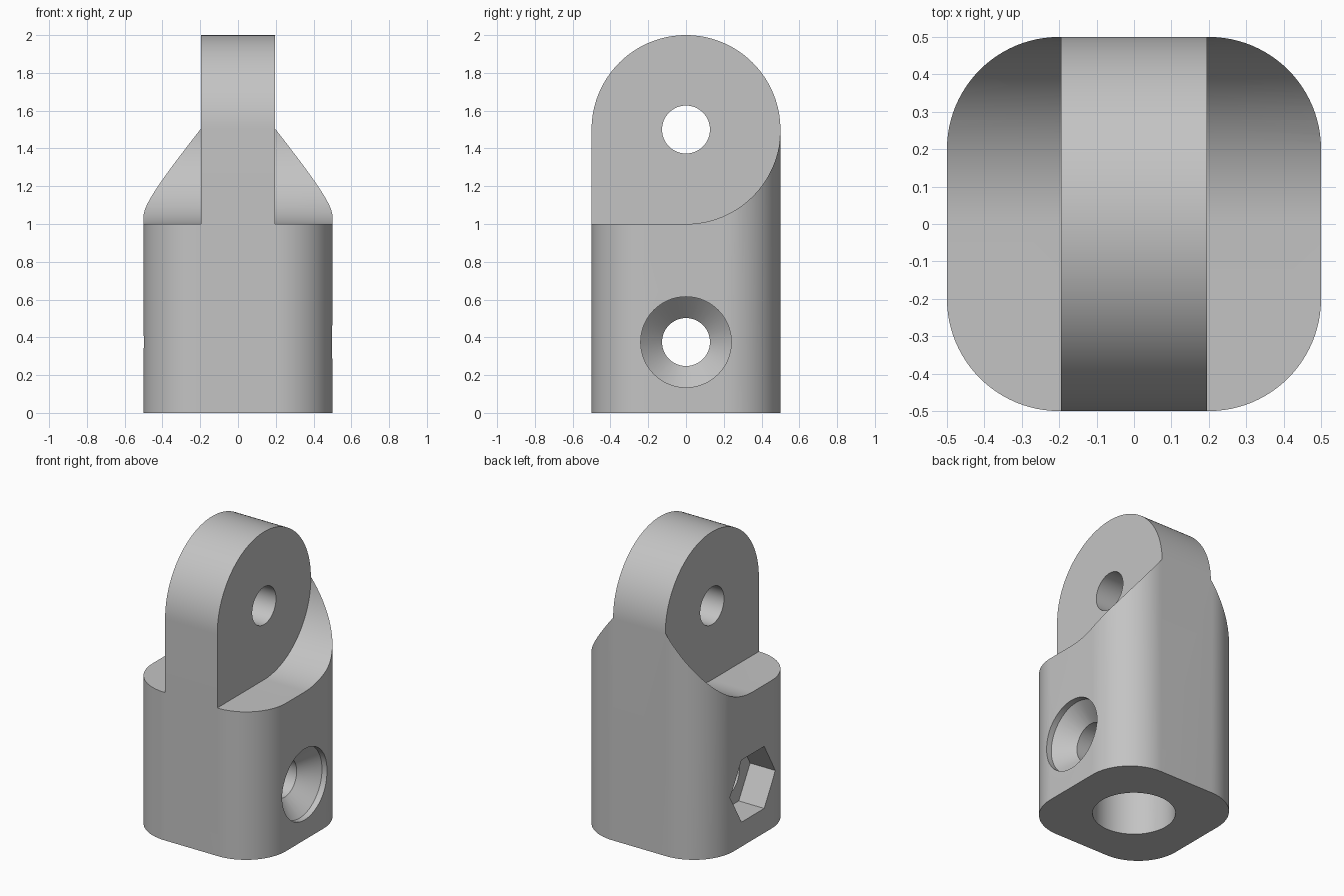
import bpy
import bmesh
from math import cos, sin, pi, radians

cube = bpy.data.objects.get("Cube")
if cube:
    bpy.data.objects.remove(cube, do_unlink=True)

W = 0.5          # half width of the block, radius of the eye
TONGUE = 0.195   # half thickness of the tongue
BORE = 0.127     # pin and screw hole radius
SCREW_Z, PIN_Z = 0.375, 1.5


def arc(cx, cy, r, a0, a1, n):
    steps = [radians(a0 + (a1 - a0) * i / n) for i in range(n + 1)]
    return [(cx + r * cos(a), cy + r * sin(a)) for a in steps]


def ring(cx, cy, r, n=64):
    return arc(cx, cy, r, 0, 360, n)[:-1]


def loft(name, sections, axis):
    """Solid through (offset, outline) sections; x axis uses y-z outlines."""
    bm = bmesh.new()
    loops = []
    for d, pts in sections:
        loops.append([bm.verts.new((d, a, b) if axis == "x" else (a, b, d)) for a, b in pts])
    for lo, hi in zip(loops, loops[1:]):
        for i in range(len(lo)):
            j = (i + 1) % len(lo)
            bm.faces.new((lo[i], lo[j], hi[j], hi[i]))
    bm.faces.new(loops[0])
    bm.faces.new(loops[-1])
    bmesh.ops.recalc_face_normals(bm, faces=bm.faces)
    mesh = bpy.data.meshes.new(name)
    bm.to_mesh(mesh)
    bm.free()
    obj = bpy.data.objects.new(name, mesh)
    bpy.context.collection.objects.link(obj)
    return obj


def prism(name, pts, axis, lo, hi):
    return loft(name, [(lo, pts), (hi, pts)], axis)


def combine(target, cutter, operation="DIFFERENCE"):
    cutter.hide_render = True
    bpy.context.view_layer.objects.active = target
    mod = target.modifiers.new(cutter.name, "BOOLEAN")
    mod.object, mod.operation, mod.solver = cutter, operation, "EXACT"
    bpy.ops.object.modifier_apply(modifier=mod.name)
    bpy.data.objects.remove(cutter, do_unlink=True)


# Rounded square column
outline = []
for k, (sx, sy) in enumerate([(1, 1), (-1, 1), (-1, -1), (1, -1)]):
    outline += arc(0.2 * sx, 0.2 * sy, W - 0.2, 90 * k, 90 * k + 90, 24)
body = prism("clevis_body", outline, "z", 0, 2.1)

# Round the top into an eye
eye = [(-0.6, -0.1), (0.6, -0.1), (0.6, PIN_Z)] + arc(0, PIN_Z, W, 0, 180, 64) + [(-0.6, PIN_Z)]
combine(body, prism("eye_outline", eye, "x", -0.7, 0.7), "INTERSECT")

# Side reliefs beside the tongue: flat in front, curved up at the back
relief = [(-0.6, 1)] + arc(0, PIN_Z, W, -90, 0, 32) + [(0.6, PIN_Z), (0.6, 2.2), (-0.6, 2.2)]
for s in (-1, 1):
    combine(body, prism("side_relief", relief, "x", TONGUE * s, 0.7 * s))

# Pin hole, screw hole and the bore from below
combine(body, prism("pin_hole", ring(0, PIN_Z, BORE), "x", -0.7, 0.7))
combine(body, prism("bottom_bore", ring(0, 0, 2 * BORE), "z", -0.1, 0.75))
combine(body, prism("screw_hole", ring(0, SCREW_Z, BORE), "x", -0.7, 0.7))

# Countersink for the screw head, hexagonal pocket for the nut
wide, narrow = ring(0, SCREW_Z, 0.24), ring(0, SCREW_Z, BORE)
combine(body, loft("countersink", [(0.7, wide), (0.46, wide), (0.35, narrow)], "x"))
combine(body, prism("nut_pocket", ring(0, SCREW_Z, 0.242, 6), "x", -0.7, -0.31))

# Grey material
grey = bpy.data.materials.new("plain_grey")
grey.use_nodes = True
colour = (0.55, 0.55, 0.55, 1)
grey.diffuse_color = colour
grey.node_tree.nodes["Principled BSDF"].inputs["Base Color"].default_value = colour
body.data.materials.clear()
body.data.materials.append(grey)
for face in body.data.polygons:
    face.material_index = 0

bpy.ops.object.select_all(action="DESELECT")
body.select_set(True)
bpy.context.view_layer.objects.active = body
bpy.ops.object.shade_smooth_by_angle(angle=radians(30))
